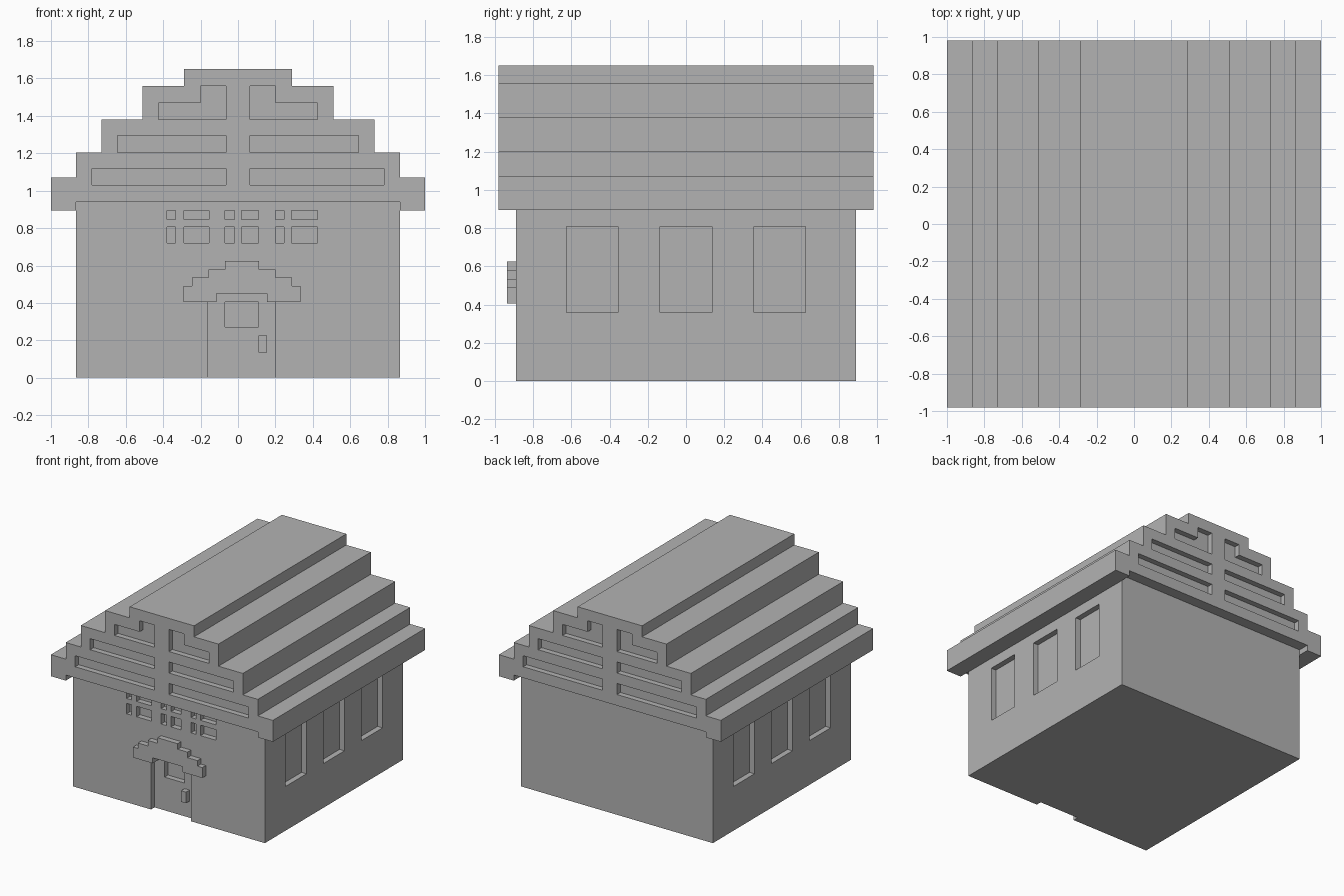
import bpy
import bmesh
from mathutils import Vector

if "Cube" in bpy.data.objects:
    bpy.data.objects.remove(bpy.data.objects["Cube"])

grey = bpy.data.materials.new("plain grey")
grey.use_nodes = True
colour = (0.45, 0.45, 0.45, 1)
grey.diffuse_color = colour
grey.node_tree.nodes["Principled BSDF"].inputs["Base Color"].default_value = colour

STEP = 0.045            # depth of every recess and raised part
WALL_X, WALL_Y, WALL_Z = 0.865, 0.89, 0.94
ROOF_Y = 0.98


def rect(a0, a1, z0, z1):
    return [(a0, z0), (a1, z0), (a1, z1), (a0, z1)]


def mirrored(half):
    """Close a right-hand half profile with its left-hand copy."""
    return half + [(-x, z) for x, z in reversed(half)]


def flip(profile):
    return [(-x, z) for x, z in profile]


def prisms(name, profiles, start, end, axis="y"):
    """Extrude outlines from start to end along y or x into one object."""
    bm = bmesh.new()
    for profile in profiles:
        points = [Vector((a, start, z)) if axis == "y" else Vector((start, a, z))
                  for a, z in profile]
        face = bm.faces.new([bm.verts.new(p) for p in points])
        grown = bmesh.ops.extrude_face_region(bm, geom=[face])["geom"]
        shift = Vector((0, end - start, 0) if axis == "y" else (end - start, 0, 0))
        bmesh.ops.translate(bm, vec=shift,
                            verts=[v for v in grown if isinstance(v, bmesh.types.BMVert)])
    bmesh.ops.recalc_face_normals(bm, faces=bm.faces)
    mesh = bpy.data.meshes.new(name)
    bm.to_mesh(mesh)
    bm.free()
    mesh.materials.append(grey)
    obj = bpy.data.objects.new(name, mesh)
    bpy.context.collection.objects.link(obj)
    return obj


def carve(target, profiles, start, end, axis="y"):
    """Cut extruded outlines out of the target."""
    cutter = prisms("cutter", profiles, start, end, axis)
    cutter.hide_render = True
    mod = target.modifiers.new("recess", "BOOLEAN")
    mod.operation = "DIFFERENCE"
    mod.solver = "EXACT"
    mod.object = cutter
    bpy.context.view_layer.objects.active = target
    bpy.ops.object.modifier_apply(modifier=mod.name)
    bpy.data.objects.remove(cutter)


# House body
body = prisms("house_body", [rect(-WALL_X, WALL_X, 0, WALL_Z)], -WALL_Y, WALL_Y)

# Three windows on each side wall
side_windows = [rect(y - 0.135, y + 0.135, 0.36, 0.81) for y in (-0.49, 0, 0.49)]
for side in (-1, 1):
    carve(body, side_windows, side * (WALL_X - STEP), side * (WALL_X + 0.1), "x")

# Two rows of small panes above the door
columns = [(-0.38, -0.335), (-0.29, -0.155), (-0.07, -0.02),
           (0.02, 0.11), (0.2, 0.245), (0.285, 0.425)]
panes = [rect(x0, x1, z0, z1) for x0, x1 in columns
         for z0, z1 in ((0.72, 0.805), (0.845, 0.895))]
carve(body, panes, -WALL_Y - 0.1, -WALL_Y + STEP)

# Doorway with a stepped head, then the pane set deeper in the door
doorway = [(-0.16, -0.1), (0.2, -0.1), (0.2, 0.405), (0.155, 0.405),
           (0.155, 0.45), (-0.115, 0.45), (-0.115, 0.405), (-0.16, 0.405)]
carve(body, [doorway], -WALL_Y - 0.1, -WALL_Y + STEP)
carve(body, [rect(-0.07, 0.11, 0.27, 0.405)], -WALL_Y - 0.1, -WALL_Y + 2 * STEP)

# Door handle
prisms("door_handle", [rect(0.11, 0.155, 0.135, 0.225)], -WALL_Y, -WALL_Y + STEP)

# Stepped canopy over the door
canopy_half = [(0.135, 0.45), (0.135, 0.405), (0.312, 0.405), (0.312, 0.49),
               (0.268, 0.49), (0.268, 0.535), (0.179, 0.535), (0.179, 0.58),
               (0.09, 0.58), (0.09, 0.625)]
canopy = [(x + 0.021, z) for x, z in mirrored(canopy_half)]
prisms("door_canopy", [canopy], -WALL_Y - STEP, -WALL_Y)

# Stepped roof with a raised soffit between the eaves
roof_half = [(WALL_X, WALL_Z), (WALL_X, 0.895), (1, 0.895), (1, 1.07),
             (WALL_X, 1.07), (WALL_X, 1.205), (0.73, 1.205), (0.73, 1.38),
             (0.51, 1.38), (0.51, 1.56), (0.29, 1.56), (0.29, 1.65)]
roof = prisms("stepped_roof", [mirrored(roof_half)], -ROOF_Y, ROOF_Y)

# Gable panels, front and back
right_panels = [
    rect(0.065, 0.78, 1.03, 1.12),
    rect(0.065, 0.645, 1.205, 1.295),
    [(0.065, 1.38), (0.425, 1.38), (0.425, 1.47), (0.2, 1.47), (0.2, 1.56), (0.065, 1.56)],
]
panels = right_panels + [flip(p) for p in right_panels]
for end in (-1, 1):
    carve(roof, panels, end * (ROOF_Y - STEP), end * (ROOF_Y + 0.1))
